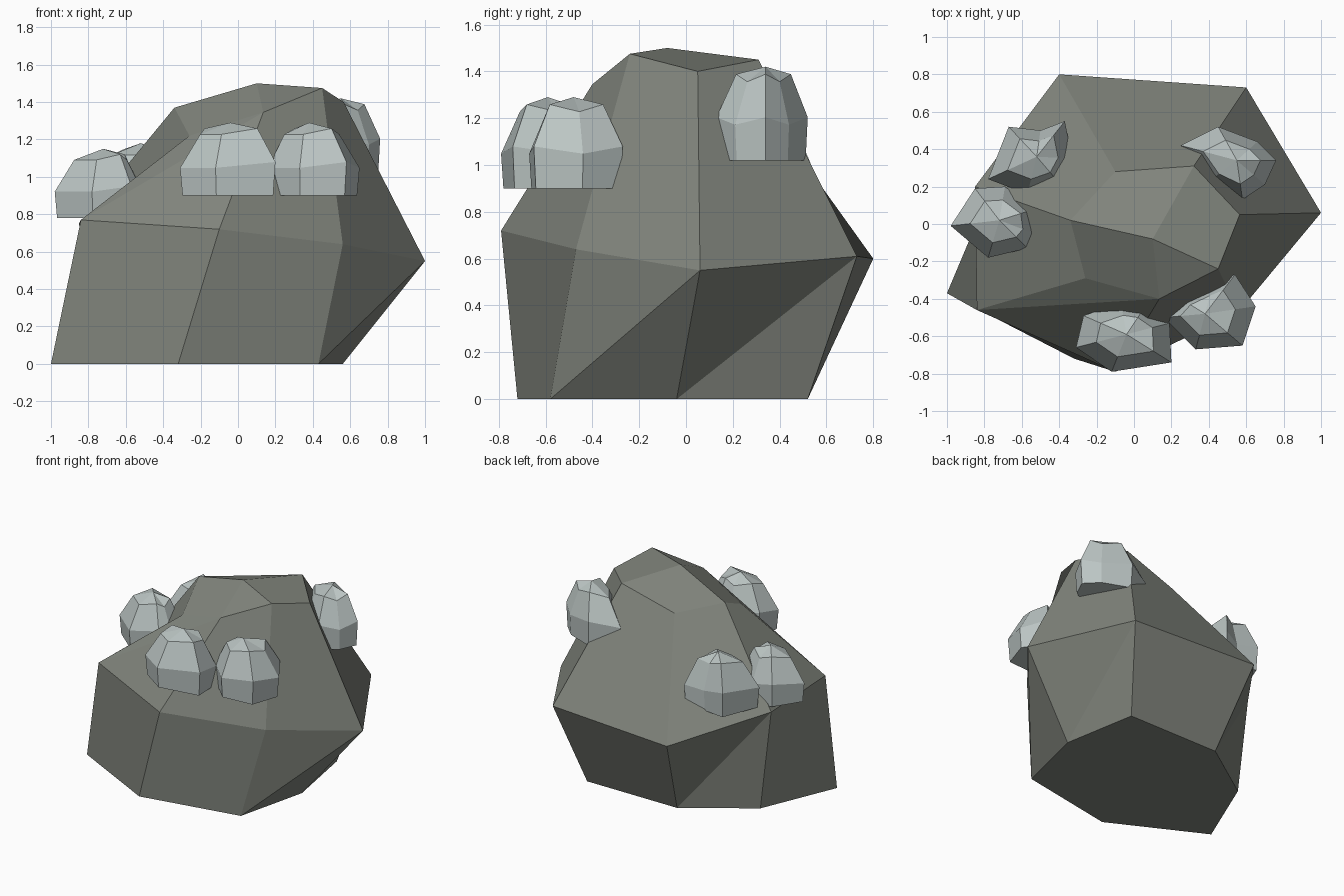
import bpy
from mathutils import Vector

cube = bpy.data.objects.get("Cube")
if cube:
    bpy.data.objects.remove(cube)


def material(name, rgb):
    mat = bpy.data.materials.new(name)
    mat.use_nodes = True
    colour = (*rgb, 1)
    mat.diffuse_color = colour
    mat.node_tree.nodes["Principled BSDF"].inputs["Base Color"].default_value = colour
    return mat


def add_object(name, points, faces, mat):
    mesh = bpy.data.meshes.new(name)
    mesh.from_pydata(points, [], faces)
    mesh.materials.append(mat)
    mesh.update()
    obj = bpy.data.objects.new(name, mesh)
    bpy.context.collection.objects.link(obj)
    return obj


dark_stone = material("dark_stone", (.22, .235, .205))
pale_stone = material("pale_stone", (.50, .56, .55))

# Boulder: seven-sided foot, wider waist, irregular crown
foot = [(-1, -.37, 0), (-.32, -.72, 0), (.43, -.58, 0), (.56, -.04, 0),
        (.46, .52, 0), (-.29, .52, 0), (-.76, .2, 0)]
waist = [(-.84, -.46, .77), (-.1, -.79, .72), (.56, -.47, .64), (1, .06, .55),
         (.6, .73, .61), (-.4, .8, .6), (-.85, .2, .75)]
crown = {"t": (.45, -.24, 1.475), "u": (.1, -.08, 1.5), "v": (.32, .31, 1.45),
         "w": (.565, .05, 1.4), "x": (.135, -.4, 1.345), "y": (-.1, .28, 1.325),
         "z": (-.34, .02, 1.37), "s": (-.26, -.29, 1.22)}

# Corners by letter: a-g foot, A-G waist, the rest crown
names = "abcdefg" + "ABCDEFG" + "".join(crown)
panels = ("gfedcba abBA bcCB cDC cdD dED deE efFE fGF fgG gaAG "
          "ABx Axs BCtx CDwt DEvw EFyv FGzy GAsz "
          "zsxu uxt utwv vyzu").split()
add_object("boulder", foot + waist + list(crown.values()),
           [[names.index(c) for c in panel] for panel in panels], dark_stone)


# Small stones: a faceted dome lofted from an outline up to a peak
def small_stone(name, outline, peak, low, high):
    n = len(outline)
    centre = Vector(peak)
    points = []
    for level, (size, rise) in enumerate([(.95, 0), (1, .42), (.6, .88)]):
        for i, p in enumerate(outline):
            flat = centre + (Vector(p) - centre) * size
            wobble = .04 * (i % 2 * 2 - 1) if level else 0
            points.append((*flat, low + (high - low) * (rise + wobble)))
    points.append((*peak, high))
    faces = [list(range(n))[::-1]]
    for i in range(n):
        j = (i + 1) % n
        for ring in (0, n):
            faces.append([ring + i, ring + j, ring + n + j, ring + n + i])
        faces.append([2 * n + i, 2 * n + j, 3 * n])
    # Outlines run clockwise, so turn the faces outward
    add_object(name, points, [f[::-1] for f in faces], pale_stone)


small_stone("front_right_stone",
            [(-.31, -.66), (-.27, -.49), (-.07, -.42), (.06, -.44),
             (.19, -.53), (.2, -.74), (-.12, -.79)], (-.04, -.59), .9, 1.29)
small_stone("front_left_stone",
            [(.16, -.5), (.25, -.4), (.42, -.32), (.54, -.27),
             (.65, -.44), (.58, -.65), (.33, -.67)], (.38, -.48), .9, 1.29)
small_stone("right_side_stone",
            [(-.98, -.01), (-.85, .19), (-.69, .2), (-.53, .08),
             (-.51, -.06), (-.57, -.13), (-.78, -.18)], (-.72, .02), .78, 1.15)
small_stone("right_back_stone",
            [(-.78, .24), (-.67, .52), (-.5, .5), (-.37, .55),
             (-.33, .35), (-.4, .22), (-.57, .16)], (-.52, .36), .78, 1.18)
small_stone("left_back_stone",
            [(.25, .42), (.45, .52), (.66, .44), (.76, .34),
             (.7, .21), (.58, .13), (.39, .22)], (.55, .34), 1.02, 1.42)
